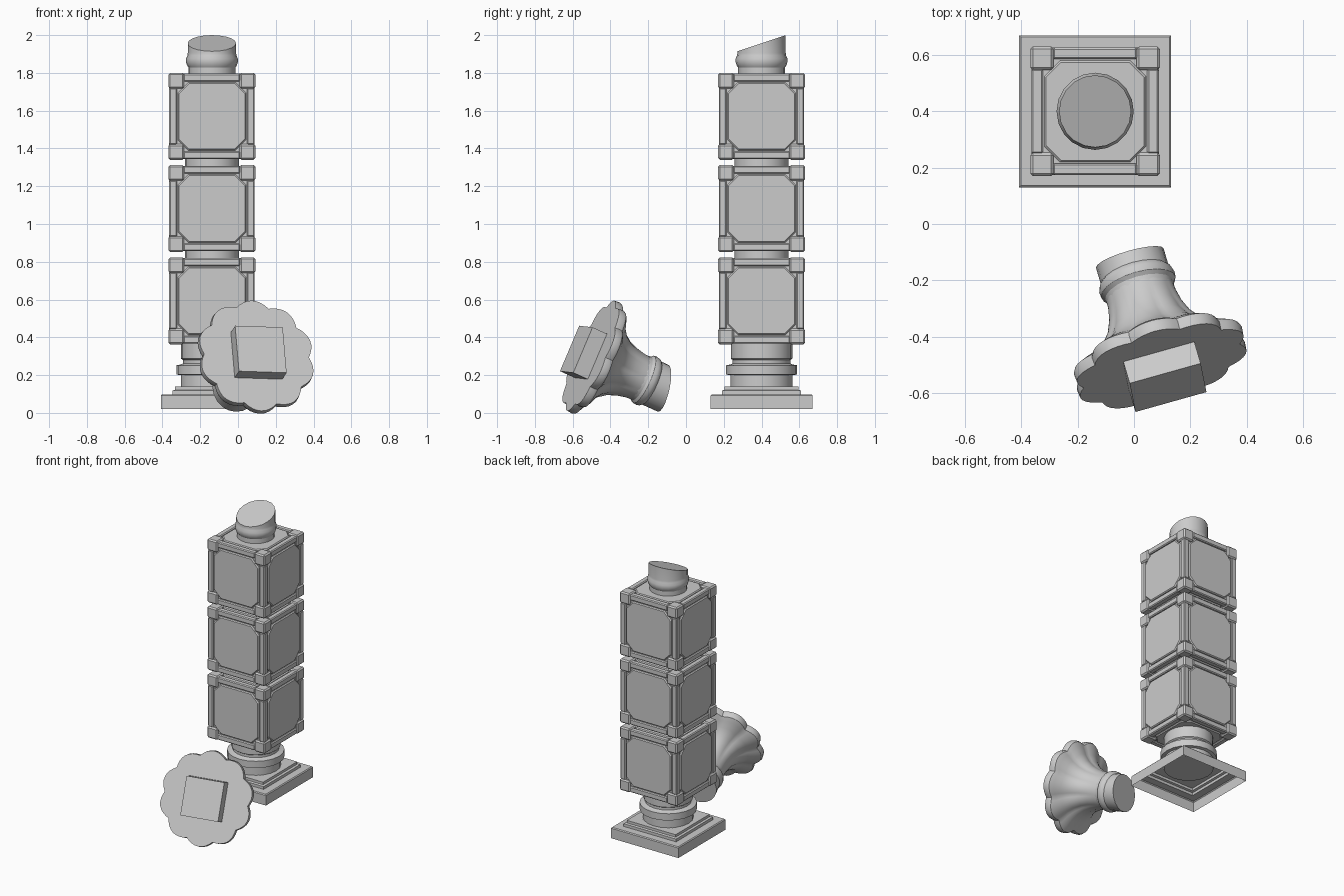
import bpy, bmesh, math
from itertools import product
from mathutils import Matrix, Vector

if "Cube" in bpy.data.objects:
    bpy.data.objects.remove(bpy.data.objects["Cube"])

CX, CY = -0.138, 0.40
COLUMN = Matrix.Translation((CX, CY, 0))


def finish(name, bm, matrix, smooth=True):
    bmesh.ops.recalc_face_normals(bm, faces=bm.faces)
    me = bpy.data.meshes.new(name)
    bm.to_mesh(me)
    bm.free()
    ob = bpy.data.objects.new(name, me)
    bpy.context.collection.objects.link(ob)
    ob.matrix_world = matrix
    if smooth:
        bpy.ops.object.select_all(action='DESELECT')
        ob.select_set(True)
        bpy.context.view_layer.objects.active = ob
        bpy.ops.object.shade_smooth_by_angle(angle=math.radians(32))
    return ob


def lathe(name, rows, matrix, sides=20, lobes=0, phase=0.0, caps=(True, True), smooth=True):
    """rows: (radius, z, lobe depth, slant along y)"""
    bm = bmesh.new()
    rings = []
    for row in rows:
        r, z, depth, slant = (tuple(row) + (0, 0))[:4]
        ring = []
        for i in range(sides):
            a = 2 * math.pi * i / sides + phase
            k = r * (1 - depth * (1 - abs(math.sin(a * lobes / 2)))) if lobes else r
            x, y = k * math.cos(a), k * math.sin(a)
            ring.append(bm.verts.new((x, y, z + slant * y)))
        rings.append(ring)
    for lo, hi in zip(rings, rings[1:]):
        for i in range(sides):
            j = (i + 1) % sides
            bm.faces.new((lo[i], lo[j], hi[j], hi[i]))
    if caps[0]:
        bm.faces.new(rings[0])
    if caps[1]:
        bm.faces.new(rings[-1])
    return finish(name, bm, matrix, smooth)


def add_box(bm, lo, hi, bevel=0.0):
    lo, hi = Vector(lo), Vector(hi)
    m = Matrix.Translation((lo + hi) / 2) @ Matrix.Diagonal((*(hi - lo), 1))
    vs = bmesh.ops.create_cube(bm, size=1, matrix=m)['verts']
    if bevel:
        es = list({e for v in vs for e in v.link_edges})
        bmesh.ops.bevel(bm, geom=es, offset=bevel, segments=1, affect='EDGES')


def span(sign, a, b):
    return sorted((sign * a, sign * b))


def crate(name, z):
    bm = bmesh.new()
    add_box(bm, (-0.214,) * 3, (0.214,) * 3)
    # corner blocks
    for s in product((-1, 1), repeat=3):
        r = [span(k, 0.147, 0.23) for k in s]
        add_box(bm, [p[0] for p in r], [p[1] for p in r], 0.009)
    # edge strips
    for axis in range(3):
        for s in product((-1, 1), repeat=2):
            r = [span(k, 0.185, 0.226) for k in s]
            r.insert(axis, [-0.15, 0.15])
            add_box(bm, [p[0] for p in r], [p[1] for p in r], 0.006)
    # eight-sided panels with a chamfered lip
    for axis in range(3):
        for s in (-1, 1):
            rings = []
            for h, c, d in ((0.18, 0.055, 0.21), (0.18, 0.055, 0.219), (0.174, 0.053, 0.226)):
                pts = [(h, h - c), (h - c, h), (c - h, h), (-h, h - c),
                       (-h, c - h), (c - h, -h), (h - c, -h), (h, c - h)]
                ring = []
                for p in pts:
                    co = list(p)
                    co.insert(axis, s * d)
                    ring.append(bm.verts.new(co))
                rings.append(ring)
            for a, b in zip(rings, rings[1:]):
                for i in range(8):
                    bm.faces.new((a[i], a[(i + 1) % 8], b[(i + 1) % 8], b[i]))
            bm.faces.new(rings[-1])
    finish(name, bm, Matrix.Translation((CX, CY, z)), False)


# stepped square plinth, hollow underneath
Q = math.sqrt(2)
lathe("plinth", [(h * Q, z) for h, z in (
    (0.27, 0.02), (0.27, 0.092), (0.264, 0.098), (0.21, 0.098), (0.21, 0.118),
    (0.195, 0.122), (0.195, 0.14), (0.12, 0.14))],
    COLUMN, sides=4, phase=math.pi / 4, caps=(False, False), smooth=False)

# round foot of the column
lathe("column_foot", [(0.165, 0.135), (0.165, 0.2), (0.188, 0.203), (0.188, 0.252),
                      (0.165, 0.256), (0.153, 0.262), (0.153, 0.28), (0.163, 0.287),
                      (0.163, 0.385)], COLUMN)

# three stacked crates and the necks between them
for i, z in enumerate((0.593, 1.082, 1.57)):
    crate(f"column_block_{i + 1}", z)
for i, z in enumerate((0.84, 1.326)):
    lathe(f"block_neck_{i + 1}", [(0.143, z - 0.04), (0.143, z + 0.04)], COLUMN)

# broken column end with a slanted cut
lathe("broken_stub", [(0.124, 1.77), (0.124, 1.828), (0.132, 1.84), (0.137, 1.857),
                      (0.137, 1.876), (0.13, 1.892), (0.128, 1.905),
                      (0.128, 1.957, 0, 0.335)], COLUMN)

# fallen capital: local z runs from the broken neck out to the square block
d = Vector((0.26, -0.88, 0.395)).normalized()
right = Vector((0.253, 0.07, -0.008))
right = (right - d * right.dot(d)).normalized()
up = d.cross(right)
CAPITAL = Matrix((right, up, d)).transposed().to_4x4()
CAPITAL.translation = (0.121, -0.581, 0.337)

lathe("fallen_capital_neck", [(0.125, -0.522, 0, 0.2), (0.125, -0.45), (0.134, -0.44),
                              (0.139, -0.425), (0.137, -0.405), (0.126, -0.392),
                              (0.122, -0.36)], CAPITAL)
lathe("fallen_capital_bell", [(0.122, -0.39), (0.126, -0.35, 0.01), (0.137, -0.30, 0.025),
                              (0.157, -0.25, 0.045), (0.19, -0.205, 0.065),
                              (0.235, -0.17, 0.085), (0.285, -0.148, 0.095),
                              (0.314, -0.132, 0.095), (0.321, -0.118, 0.095),
                              (0.318, -0.087, 0.095)],
      CAPITAL, sides=80, lobes=10)
bm = bmesh.new()
add_box(bm, (-0.131, -0.131, -0.12), (0.131, 0.131, 0))
finish("fallen_capital_block", bm, CAPITAL, False)
